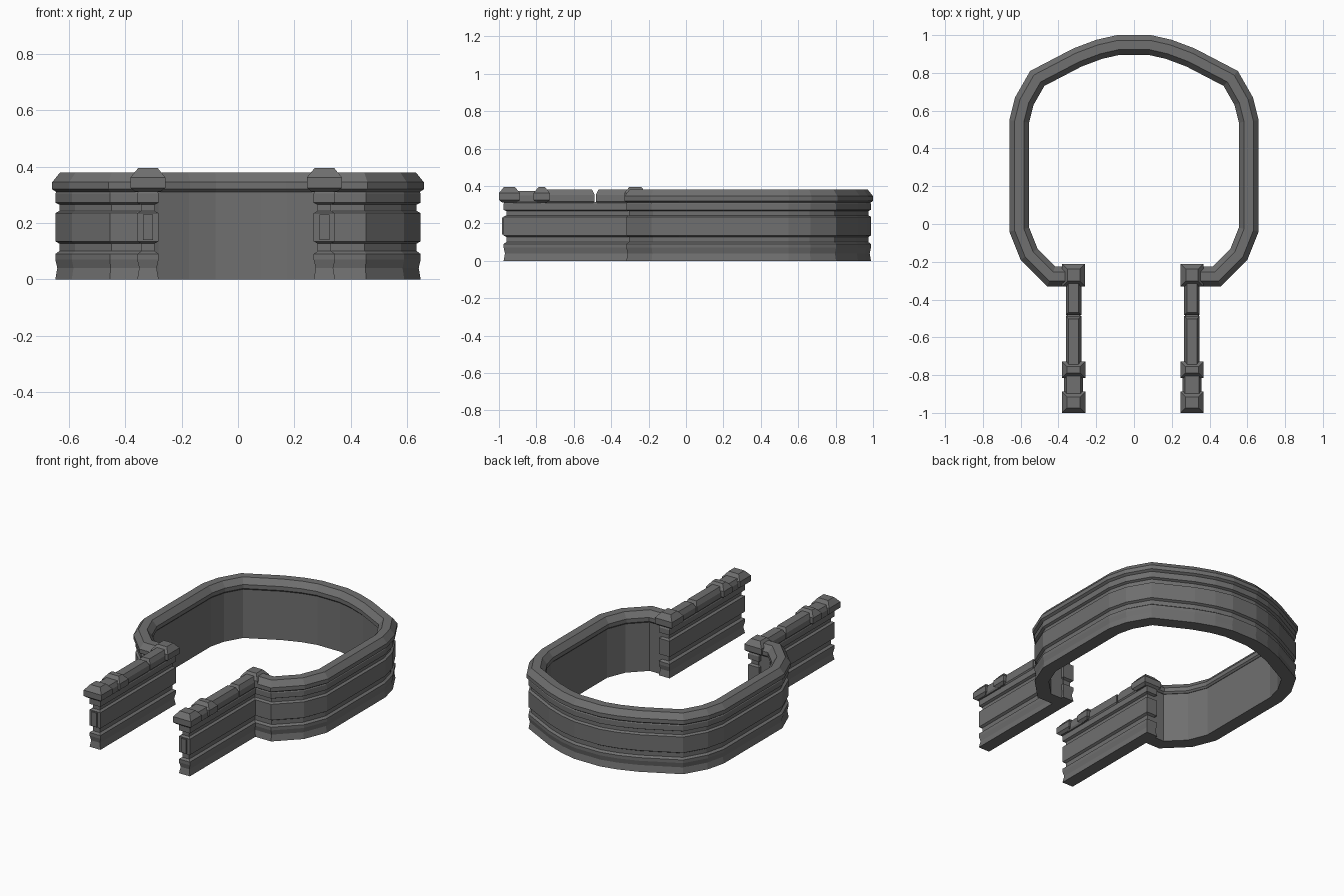
import bpy, bmesh
from mathutils import Vector

cube = bpy.data.objects.get("Cube")
if cube:
    bpy.data.objects.remove(cube)

metal = bpy.data.materials.new("dark grey metal")
metal.use_nodes = True
GREY = (0.16, 0.16, 0.16, 1)
metal.diffuse_color = GREY
metal.node_tree.nodes["Principled BSDF"].inputs["Base Color"].default_value = GREY


def skin(name, rings, closed=False):
    """Join rings of points with quads; cap both ends unless the loop is closed."""
    bm = bmesh.new()
    loops = [[bm.verts.new(p) for p in ring] for ring in rings]
    pairs = list(zip(loops, loops[1:]))
    for a, b in pairs:
        n = len(a)
        for i in range(n):
            j = (i + 1) % n
            bm.faces.new((a[i], a[j], b[j], b[i]))
    bm.faces.new(loops[0])
    bm.faces.new(loops[-1])
    bmesh.ops.recalc_face_normals(bm, faces=bm.faces)
    mesh = bpy.data.meshes.new(name)
    bm.to_mesh(mesh)
    bm.free()
    mesh.materials.append(metal)
    obj = bpy.data.objects.new(name, mesh)
    bpy.context.collection.objects.link(obj)
    return obj


def sweep(name, path, profile):
    """Sweep a (inward offset, height) profile along a plan path with mitred corners."""
    pts = [Vector(p) for p in path]
    rings = []
    for i, p in enumerate(pts):
        before = (p - pts[i - 1]).normalized() if i else None
        after = (pts[i + 1] - p).normalized() if i < len(pts) - 1 else before
        before = before or after
        n1 = Vector((-before.y, before.x))
        n2 = Vector((-after.y, after.x))
        mitre = (n1 + n2) / (1 + n1.dot(n2))
        rings.append([(*(p + mitre * off), z) for off, z in profile])
    return skin(name, rings)


def stack(name, x, y0, y1, half, levels):
    """Upright block made of rectangles, one for each (inset, height) level."""
    rings = []
    for inset, z in levels:
        w, a, b = half - inset, y0 + inset, y1 - inset
        rings.append([(x - w, a, z), (x + w, a, z), (x + w, b, z), (x - w, b, z)])
    return skin(name, rings)


# Plan of the rounded enclosure, mirrored across the middle
side = [(0.31, -0.33), (0.46, -0.33), (0.60, -0.19), (0.66, -0.04), (0.66, 0.55),
        (0.63, 0.67), (0.55, 0.81), (0.32, 0.93), (0.20, 0.975), (0.09, 1.0)]
plan = side + [(-x, y) for x, y in reversed(side)]

# Grooved wall face shared by the enclosure and the straight walls
face = [(0.0, 0.0), (0.007, 0.04), (0.0, 0.07), (0.0, 0.09), (0.014, 0.1), (0.014, 0.127),
        (0.0, 0.135), (0.0, 0.235), (0.014, 0.243), (0.014, 0.265), (0.0, 0.272),
        (0.0, 0.305), (0.006, 0.315)]

sweep("enclosure_wall", plan,
      [(off + 0.011, z) for off, z in face] + [(0.092, 0.315), (0.092, 0.0)])
sweep("enclosure_rail", plan,
      [(0.015, 0.31), (0.0, 0.32), (0.0, 0.345), (0.028, 0.38),
       (0.077, 0.38), (0.105, 0.345), (0.105, 0.32), (0.095, 0.31)])

# Straight walls with their rails and end blocks
rail = [(0.006, 0.31), (0, 0.318), (0, 0.352), (0.014, 0.38)]
low_rail = [(0.006, 0.31), (0, 0.32), (0, 0.35), (0.012, 0.374)]
block = [(0.016, 0.312), (0, 0.325), (0, 0.362), (0.027, 0.395)]

for tag, x in (("right", -0.32), ("left", 0.307)):
    stack(f"{tag}_wall", x, -0.975, -0.22, 0.038, face)
    stack(f"{tag}_end_panel", x, -0.983, -0.95, 0.018, [(0, 0.14), (0, 0.23)])
    stack(f"{tag}_rear_rail", x, -0.482, -0.25, 0.041, rail)
    stack(f"{tag}_middle_rail", x, -0.76, -0.488, 0.041, rail)
    stack(f"{tag}_front_rail", x, -0.93, -0.77, 0.05, low_rail)
    stack(f"{tag}_front_block", x, -1.0, -0.888, 0.062, block)
    stack(f"{tag}_middle_block", x, -0.815, -0.728, 0.062, block)
    stack(f"{tag}_rear_block", x, -0.33, -0.212, 0.06, block)
